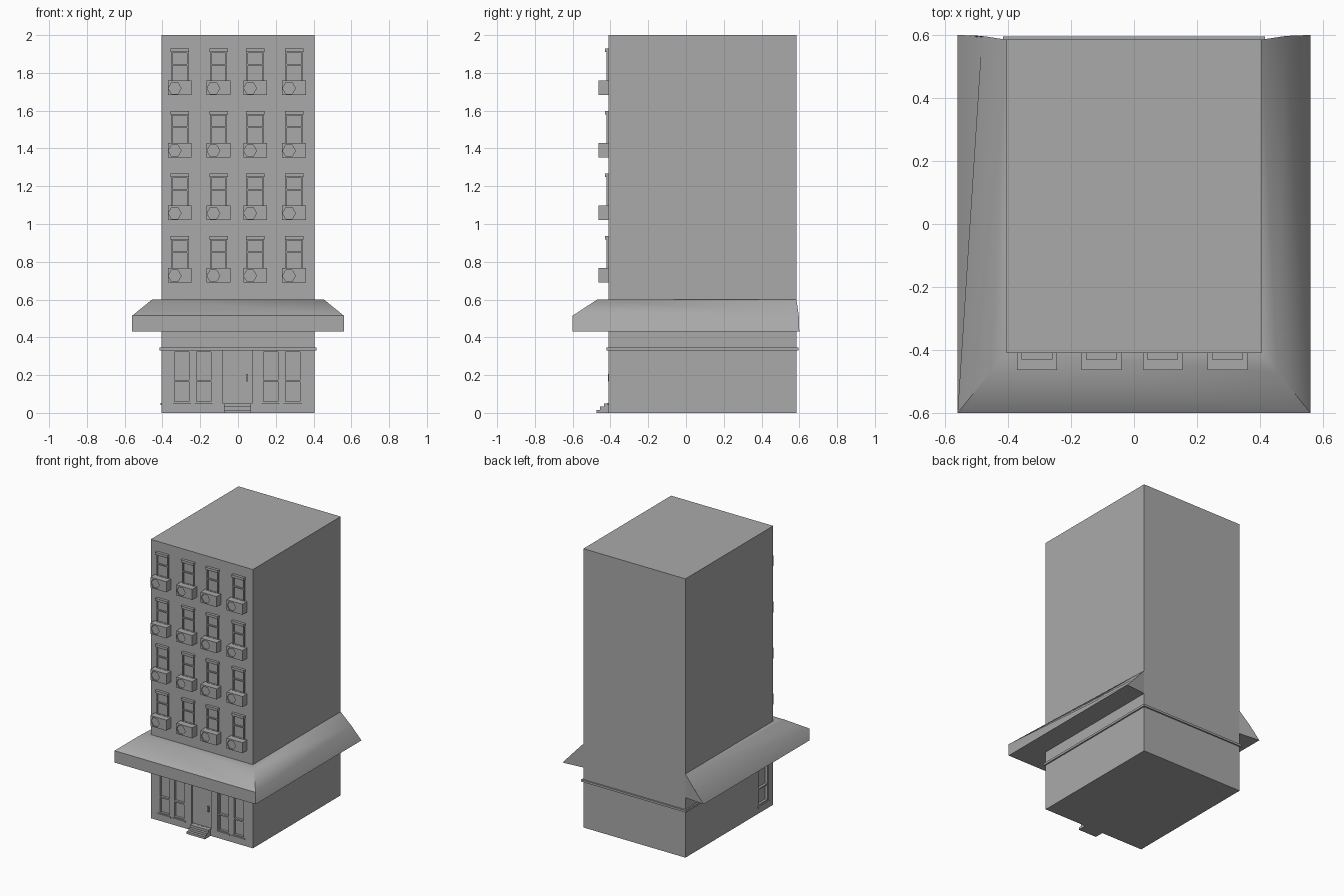
import bpy, bmesh, math
from mathutils import Matrix, Vector

if "Cube" in bpy.data.objects:
    bpy.data.objects.remove(bpy.data.objects["Cube"], do_unlink=True)

grey = bpy.data.materials.new("plain_grey")
grey.use_nodes = True
COLOUR = (0.4, 0.4, 0.4, 1)
grey.diffuse_color = COLOUR
grey.node_tree.nodes["Principled BSDF"].inputs["Base Color"].default_value = COLOUR

HALF, FRONT, BACK = 0.405, -0.41, 0.585


def add_box(bm, x0, x1, y0, y1, z0, z1):
    size = Matrix.Diagonal((x1 - x0, y1 - y0, z1 - z0, 1))
    place = Matrix.Translation(((x0 + x1) / 2, (y0 + y1) / 2, (z0 + z1) / 2))
    bmesh.ops.create_cube(bm, size=1, matrix=place @ size)


def finish(bm, name, cutter=False):
    bmesh.ops.recalc_face_normals(bm, faces=bm.faces)
    mesh = bpy.data.meshes.new(name)
    bm.to_mesh(mesh)
    bm.free()
    mesh.materials.append(grey)
    ob = bpy.data.objects.new(name, mesh)
    bpy.context.collection.objects.link(ob)
    if cutter:
        ob.hide_render = True
        ob.display_type = 'WIRE'
        ob.hide_set(True)
    return ob


def cut(ob, cutter):
    mod = ob.modifiers.new("cut", 'BOOLEAN')
    mod.operation = 'DIFFERENCE'
    mod.solver = 'EXACT'
    mod.object = cutter


def boxes(name, specs, cutter=False):
    bm = bmesh.new()
    for s in specs:
        add_box(bm, *s)
    return finish(bm, name, cutter)


def sash(cx, w, y0, y1, z0, z1, zm, t):
    """Bars of a two-pane window frame."""
    l, r = cx - w / 2, cx + w / 2
    bars = [(l, l + t, y0, y1, z0, z1), (r - t, r, y0, y1, z0, z1)]
    for z in (z0, zm - t / 2, z1 - t):
        bars.append((l + t, r - t, y0, y1, z, z + t))
    return bars


# Main block with recesses for the street windows and door
SHOP_X = (-0.297, -0.182, 0.173, 0.29)
Z0, Z1, ZM, W, DEEP = 0.05, 0.332, 0.17, 0.096, 0.02
holes = [(x - W / 2, x + W / 2, FRONT - 0.05, FRONT + DEEP, Z0, Z1) for x in SHOP_X]
holes.append((-0.08, 0.075, FRONT - 0.05, FRONT + DEEP, Z0, Z1))
SIDE_Y = -0.297
holes.append((-HALF - 0.05, -HALF + DEEP, SIDE_Y - 0.06, SIDE_Y + 0.06, Z0, Z1))
tower = boxes("tower", [(-HALF, HALF, FRONT, BACK, 0, 2)])
cut(tower, boxes("opening_cutter", holes, True))

# Street windows with sills
bars = []
for x in SHOP_X:
    bars += sash(x, W, FRONT + 0.003, FRONT + DEEP, Z0, Z1, ZM, 0.01)
    bars.append((x - 0.051, x + 0.051, FRONT - 0.006, FRONT + DEEP, 0.042, 0.052))
boxes("street_windows", bars)

# Side window, framed along y
side = sash(SIDE_Y, 0.12, -HALF + 0.003, -HALF + DEEP, Z0, Z1, ZM, 0.01)
side.append((SIDE_Y - 0.063, SIDE_Y + 0.063, -HALF - 0.005, -HALF + DEEP, 0.042, 0.052))
boxes("side_window", [(b[2], b[3], b[0], b[1], b[4], b[5]) for b in side])

# Door, handle and steps
boxes("door", [(-0.08, 0.075, FRONT + 0.01, FRONT + DEEP, Z0, Z1)])
boxes("door_handle", [(0.044, 0.054, FRONT - 0.003, FRONT + 0.01, 0.165, 0.205)])
boxes("entrance_steps", [(-0.075, 0.07, y, FRONT, z, z + 0.0165)
                         for y, z in ((-0.475, 0), (-0.455, 0.0165), (-0.435, 0.033))])

# Ledge around the ground floor
boxes("ledge", [(-0.415, 0.415, FRONT - 0.01, 0.595, 0.33, 0.345)])

# Awning: three profile rows wrapping the front and both sides
bm = bmesh.new()
rows = [(HALF, BACK, 0.455, -0.47, 0.6),
        (0.4825, 0.597, 0.56, -0.6, 0.515),
        (0.56, 0.6, 0.56, -0.6, 0.43),
        (HALF, BACK, HALF, FRONT, 0.43),
        (HALF, BACK, HALF, FRONT, 0.6)]
loops = []
for bx, by, fx, fy, z in rows:
    pts = [(-bx, by), (-fx, fy), (fx, fy), (bx, by)]
    loops.append([bm.verts.new((x, y, z)) for x, y in pts])
for a, b in zip(loops, loops[1:] + loops[:1]):
    for i in range(3):
        vs = [a[i], a[i + 1], b[i + 1], b[i]]
        bm.faces.new(vs)
for end in (0, 3):
    bm.faces.new([loop[end] for loop in loops])
bmesh.ops.remove_doubles(bm, verts=bm.verts, dist=0.0001)
awning = finish(bm, "awning")
bpy.context.view_layer.objects.active = awning
awning.select_set(True)
bpy.ops.object.shade_smooth_by_angle(angle=math.radians(50))
awning.select_set(False)

# Upper windows, each with a lintel and an air conditioner with a fan recess
frames, lintels, units = [], [], []
fans = bmesh.new()
for row in range(4):
    z = 0.69 + row * 0.331
    for x in (-0.308, -0.103, 0.091, 0.297):
        frames += sash(x, 0.092, FRONT - 0.01, FRONT + 0.005, z + 0.07, z + 0.23, z + 0.16, 0.008)
        lintels.append((x - 0.049, x + 0.049, FRONT - 0.02, FRONT + 0.005, z + 0.228, z + 0.246))
        units.append((x - 0.063, x + 0.063, -0.463, FRONT + 0.005, z, z + 0.076))
        place = Matrix.Translation((x - 0.027, -0.463, z + 0.036))
        turn = Matrix.Rotation(math.pi / 2, 4, 'X') @ Matrix.Rotation(math.pi / 2, 4, 'Z')
        bmesh.ops.create_cone(fans, cap_ends=True, segments=6, radius1=0.034,
                              radius2=0.034, depth=0.016, matrix=place @ turn)
boxes("upper_window_frames", frames)
boxes("upper_window_lintels", lintels)
conditioners = boxes("air_conditioners", units)
cut(conditioners, finish(fans, "fan_cutter", True))
